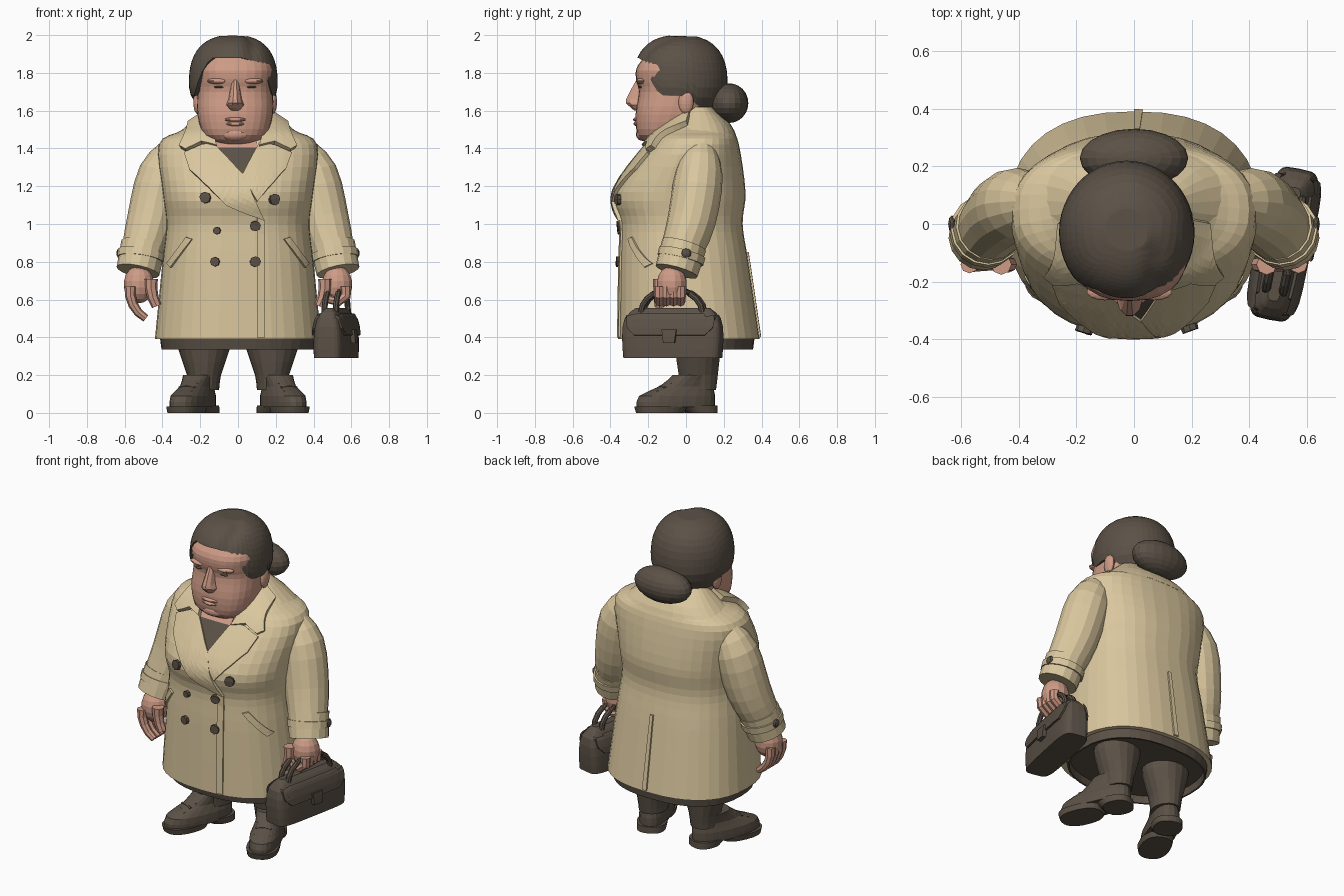
import bpy, bmesh
from math import sin, cos, pi, tau, exp, copysign
from mathutils import Vector
from mathutils.bvhtree import BVHTree

if "Cube" in bpy.data.objects:
    bpy.data.objects.remove(bpy.data.objects["Cube"])

SIDES = ((1, "left"), (-1, "right"))


def material(name, red, green, blue):
    mat = bpy.data.materials.new(name)
    mat.use_nodes = True
    mat.diffuse_color = (red, green, blue, 1)
    mat.node_tree.nodes["Principled BSDF"].inputs["Base Color"].default_value = mat.diffuse_color
    return mat


CLOTH = material("tan_cloth", .7, .57, .34)
DARK = material("dark_brown", .105, .083, .062)
SKIN = material("skin", .62, .33, .24)


def finish(name, bm, mat):
    bmesh.ops.recalc_face_normals(bm, faces=bm.faces)
    mesh = bpy.data.meshes.new(name)
    bm.to_mesh(mesh)
    bm.free()
    mesh.materials.append(mat)
    ob = bpy.data.objects.new(name, mesh)
    bpy.context.collection.objects.link(ob)
    return ob


def smooth(keys, steps):
    """Pass a flowing curve through a few keys."""
    keys = [Vector(key) for key in keys]
    ends = [keys[0]] + keys + [keys[-1]]
    points = []
    for before, start, end, after in zip(ends, keys, keys[1:], ends[3:]):
        for k in range(steps):
            t = k / steps
            ease = t * t * (3 - 2 * t)
            bend = t * (1 - t) / 2
            points.append(start.lerp(end, ease) + bend * ((1 - t) * (end - before) - t * (after - start)))
    return points + [keys[-1]]


def skin_rings(name, rings, mat):
    bm = bmesh.new()
    rows = [[bm.verts.new(point) for point in ring] for ring in rings]
    for low, high in zip(rows, rows[1:]):
        for i in range(len(low)):
            bm.faces.new((low[i - 1], low[i], high[i], high[i - 1]))
    bm.faces.new(rows[0])
    bm.faces.new(rows[-1])
    return finish(name, bm, mat)


def loft(name, keys, mat, centre=0, power=2.4, count=28, steps=1):
    """Keys: height, half width, front, back."""
    def rounded(value):
        return copysign(abs(value) ** (2 / power), value)

    angles = [tau * i / count for i in range(count)]
    return skin_rings(name, [
        [(centre + half * rounded(cos(a)), (front + back) / 2 + (back - front) / 2 * rounded(sin(a)), z)
         for a in angles] for z, half, front, back in smooth(keys, steps)], mat)


def tube(name, keys, mat, mirror=1, count=16, steps=1):
    """Keys: position and radius."""
    path = smooth(keys, steps)
    points = [Vector((mirror * key[0], key[1], key[2])) for key in path]
    rings = []
    for k, point in enumerate(points):
        along = (points[min(k + 1, len(points) - 1)] - points[max(k - 1, 0)]).normalized()
        across = along.cross(Vector((0, 1, 0)) if abs(along.y) < .9 else Vector((1, 0, 0))).normalized()
        up = along.cross(across)
        rings.append([point + path[k][3] * (cos(tau * i / count) * across + sin(tau * i / count) * up)
                      for i in range(count)])
    return skin_rings(name, rings, mat)


def ball(name, centre, radii, mat, segments=14):
    bm = bmesh.new()
    bmesh.ops.create_uvsphere(bm, u_segments=segments, v_segments=segments // 2 + 2, radius=1)
    bmesh.ops.scale(bm, vec=radii, verts=bm.verts)
    bmesh.ops.translate(bm, vec=centre, verts=bm.verts)
    return finish(name, bm, mat)


def drape(name, outline, target, mat, lift, axis=1, side=-1, cuts=7):
    """Lay a flat outline on a target's surface as a thin plate."""
    source = bmesh.new()
    source.from_mesh(target.data)
    tree = BVHTree.FromBMesh(source)
    bm = bmesh.new()
    bm.faces.new([bm.verts.new((a, 0, z) if axis == 1 else (0, a, z)) for a, z in outline])
    bmesh.ops.triangulate(bm, faces=bm.faces)
    bmesh.ops.subdivide_edges(bm, edges=bm.edges, cuts=cuts, use_grid_fill=True)
    ray = Vector((0, 0, 0))
    ray[axis] = -side
    for vert in bm.verts:
        hit, normal, _, _ = tree.ray_cast(vert.co - ray, ray)
        if hit is None:
            hit, normal, _, _ = tree.find_nearest(vert.co - .3 * ray)
        vert.co = hit + normal * lift
    source.free()
    ob = finish(name, bm, mat)
    shell = ob.modifiers.new("thickness", "SOLIDIFY")
    shell.thickness, shell.offset = 2 * lift, 0
    return ob


def place(parts, x, y, turn):
    for ob in parts:
        ob.location = (x, y, 0)
        ob.rotation_euler.z = turn


# Coat, collar and skirt with a recessed underside
coat = loft("coat", [(.39, .44, -.36, .39), (.8, .4, -.355, .33), (1, .38, -.35, .3), (1.17, .4, -.375, .315),
                     (1.42, .42, -.2, .28), (1.5, .29, -.12, .24), (1.6, .14, 0, .14)],
            CLOTH, count=36, steps=4)
loft("collar_back", [(1.47, .33, -.1, .265), (1.53, .26, -.08, .235), (1.62, .16, 0, .14)], CLOTH, steps=2)
loft("skirt", [(.38, .39, -.29, .34), (.335, .395, -.295, .345), (.335, .405, -.305, .355),
               (.41, .415, -.32, .365)], DARK, count=36)

# Neck opening and lapels
drape("neck_skin", [(-.12, 1.45), (.1, 1.45), (.1, 1.38), (-.12, 1.38)], coat, SKIN, .003)
drape("sweater", [(-.12, 1.4), (.11, 1.4), (.05, 1.22), (0, 1.22)], coat, DARK, .004)
drape("left_lapel", [(.11, 1.42), (.19, 1.41), (.28, 1.37), (.25, 1.29), (.1, 1.12), (.02, 1.25)],
      coat, CLOTH, .009)
drape("right_lapel", [(-.13, 1.42), (-.19, 1.41), (-.28, 1.37), (-.25, 1.28), (-.06, 1.1), (.14, 1.02),
                      (.03, 1.25)], coat, CLOTH, .01)
for s, side in SIDES:
    drape(side + "_collar", [(s * .16, 1.58), (s * .25, 1.52), (s * .3, 1.4), (s * .27, 1.38),
                             (s * .19, 1.42), (s * .11, 1.4)], coat, CLOTH, .016)
    drape(side + "_pocket", [(s * .24, .92), (s * .27, .93), (s * .37, .79), (s * .35, .77)],
          coat, CLOTH, .006)

# Front overlap, back vent and buttons
drape("front_overlap", [(.1, .4), (.14, .4), (.14, 1.02), (.1, 1.04)], coat, CLOTH, .005)
drape("back_vent", [(0, .4), (.03, .4), (.02, .85), (0, .85)], coat, CLOTH, .005, side=1)
for name, x, z, size in (("top_left", .19, 1.13, .028), ("top_right", -.17, 1.14, .028),
                         ("middle_left", .09, .99, .028), ("middle_right", -.11, .965, .02),
                         ("bottom_left", .09, .8, .028), ("bottom_right", -.12, .8, .025)):
    drape(name + "_button", [(x + size * cos(tau * i / 8), z + size * sin(tau * i / 8)) for i in range(8)],
          coat, DARK, .01, cuts=1)


def finger(name, s, start, radius, curl, joints):
    """Bend a finger inward by the same angle at each joint."""
    x, y, z = start
    path = []
    for k in range(joints):
        path.append((x, y, z, radius * (1 - k / 12)))
        x -= .05 * sin(curl * k)
        z -= .05 * cos(curl * k)
    tube(name, path, SKIN, s, 8)


# Sleeves, hands, legs and shoes
for s, side in SIDES:
    tube(side + "_sleeve", [(.32, .08, 1.43, .06), (.4, .07, 1.27, .125), (.46, .03, 1.02, .128),
                            (.51, -.03, .84, .11)], CLOTH, s, steps=3)
    tube(side + "_cuff", [(.5, -.01, .89, .12), (.53, -.05, .75, .115)], CLOTH, s)
    tube(side + "_cuff_strap", [(.51, -.02, .85, .126), (.516, -.03, .81, .125)], CLOTH, s)
    ball(side + "_cuff_button", (s * .63, 0, .845), (.014, .03, .025), DARK, 8)

    ball(side + "_palm", (s * .525, -.075, .68), (.082, .08, .1), SKIN)
    curl = .9 if s > 0 else .3
    for k, kind in enumerate(("index", "middle", "ring", "little")):
        finger(f"{side}_{kind}_finger", s, (.57, .037 * k - .14, .67), .031, curl, 5)
    finger(side + "_thumb", s, (.46, -.14, .71), .036, .2, 4)

    loft(side + "_leg", [(.12, .08, -.03, .16), (.2, .09, -.04, .17), (.34, .137, -.06, .185),
                         (.42, .14, -.06, .19)], DARK, s * .18, 2, 18, 2)
    shoe = [loft(side + "_shoe", [(.03, .088, -.23, .21), (.09, .086, -.215, .21), (.14, .07, -.1, .2),
                                  (.2, .08, -.02, .2)], DARK, count=22, steps=2),
            loft(side + "_sole", [(0, .088, -.23, .03), (.035, .094, -.24, .05)], DARK),
            loft(side + "_heel", [(0, .083, .05, .22), (.04, .087, 0, .22)], DARK)]
    for k, row in enumerate(("lower", "middle", "upper")):
        y, z = .04 * k - .13, .02 * k + .12
        shoe.append(tube(f"{side}_{row}_lace", [(-.045, y, z - .01, .01), (0, y, z, .01),
                                                (.045, y, z - .01, .01)], DARK, count=6))
    place(shoe, s * .236, -.045, s * .39)

# Handbag
bag = loft("bag", [(.29, .085, -.26, .26), (.4, .085, -.267, .267), (.5, .068, -.255, .255),
                   (.555, .025, -.2, .2)], DARK, power=5, count=32, steps=2)
bag_parts = [bag, drape("clasp", [(-.04, .44), (.04, .44), (.03, .37), (-.03, .37)], bag, DARK, .012, 0, 1, 2)]
for s, side in ((1, "outer"), (-1, "inner")):
    bag_parts.append(drape(side + "_flap", [(-.24, .52), (.24, .52), (.23, .45), (.19, .41), (-.19, .41),
                                            (-.23, .45)], bag, DARK, .006, 0, s))
    bag_parts.append(tube(side + "_handle", [
        (s * .03, -.165 * cos(pi * k / 10), .53 + .125 * sin(pi * k / 10), .016) for k in range(11)],
        DARK, count=8))
place(bag_parts, .52, -.07, -.2)

# Head, neck and face
MIDDLE = -.015
loft("neck", [(1.34, .13, -.19, .1), (1.42, .135, -.2, .1), (1.6, .14, -.18, .1)], SKIN, MIDDLE)
loft("head", [(1.42, .09, -.2, -.04), (1.47, .165, -.255, .02), (1.58, .2, -.267, .1),
              (1.7, .2, -.25, .15), (1.77, .2, -.265, .15), (1.84, .2, -.255, .15),
              (1.95, .12, -.16, .08)], SKIN, MIDDLE, 2.5, steps=3)
loft("nose", [(1.6, .025, -.275, -.2), (1.63, .047, -.31, -.2), (1.66, .035, -.32, -.2),
              (1.77, .018, -.26, -.2)], SKIN, MIDDLE, 2, 10, 2)
ball("upper_lip", (MIDDLE, -.26, 1.553), (.06, .02, .012), SKIN)
ball("lower_lip", (MIDDLE, -.258, 1.53), (.05, .02, .012), SKIN)
ball("chin", (MIDDLE, -.23, 1.475), (.075, .035, .035), SKIN)
for s, side in SIDES:
    ball(side + "_brow", (MIDDLE + s * .085, -.235, 1.757), (.065, .03, .017), SKIN)
    ball(side + "_eye", (MIDDLE + s * .085, -.242, 1.725), (.028, .012, .006), DARK)
    ball(side + "_ear", (MIDDLE + s * .2, 0, 1.645), (.022, .04, .062), SKIN)


# Hair shell with a curved hairline and a soft side parting
def ramp(value, start, length):
    t = min(max((value - start) / length, 0), 1)
    return t * t * (3 - 2 * t)


def hair_point(turn, drop, inset):
    bearing = min(turn, tau - turn)
    edge = 1.88 - .2 * ramp(bearing, .5, .7) - .12 * ramp(bearing, 1.65, .3)
    z = 1.998 - (1.998 - edge) * max(drop, .06) ** 1.6
    height = (z - 1.74) / .26
    reach = (1 - height ** 2.5) ** .4 if height > 0 else 1 - .85 * height * height
    x, y = .235 * reach * sin(turn), -.25 * reach * cos(turn)
    groove = .015 * exp(-((x - .1) / .035) ** 2) * ramp(-y, 0, .1)
    return inset * x - .025, inset * y - .03 + groove / 2, z - groove


ROWS, COLUMNS = 12, 48
rings = [[hair_point(tau * i / COLUMNS, min(k / ROWS, 1), .84 if k > ROWS else 1) for i in range(COLUMNS)]
         for k in range(ROWS + 2)]
skin_rings("hair", rings, DARK)
ball("hair_bun", (0, .228, 1.64), (.188, .102, .105), DARK, 20)
